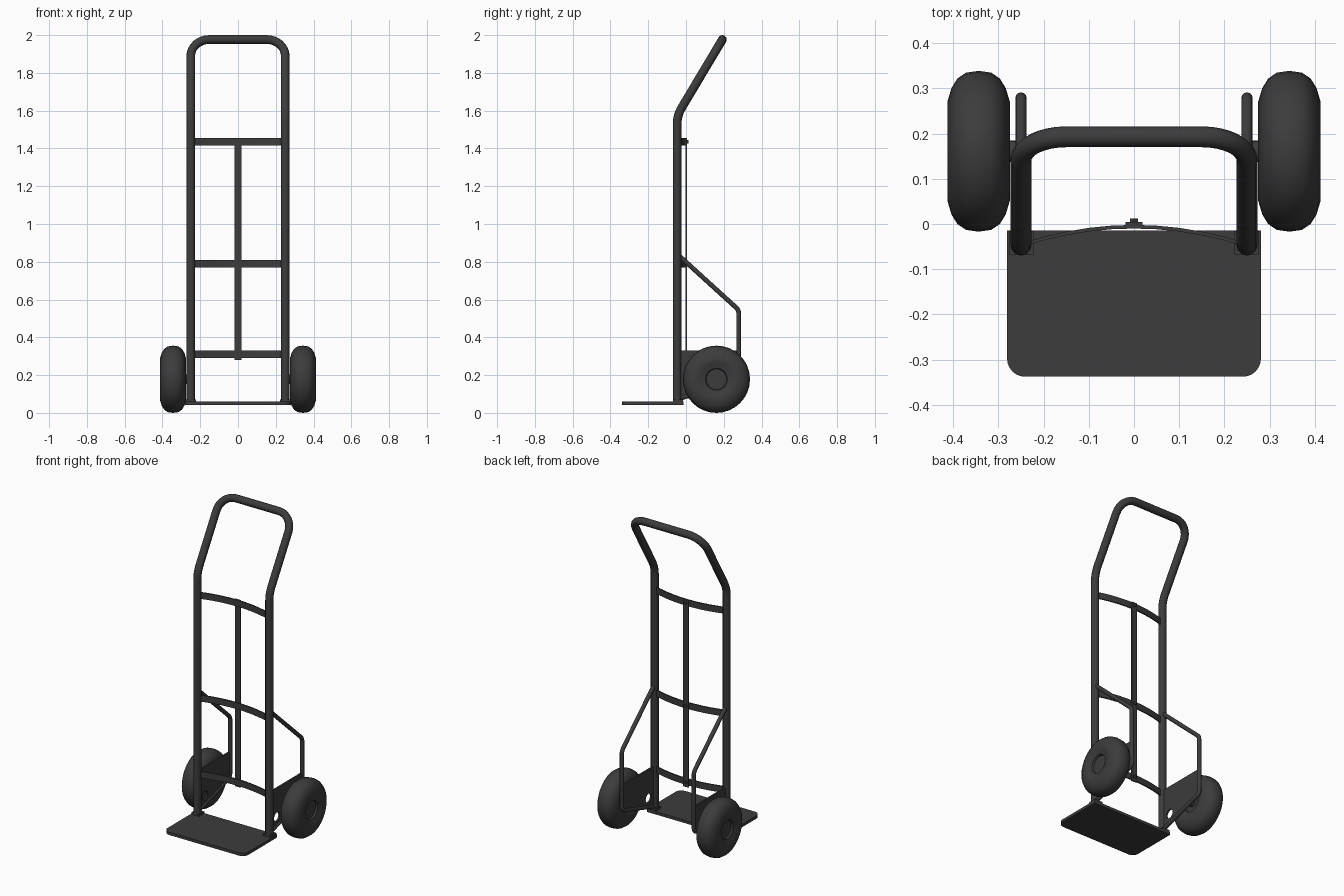
import bpy, bmesh, math
from mathutils import Vector, Matrix

if "Cube" in bpy.data.objects:
    bpy.data.objects.remove(bpy.data.objects["Cube"])

dark = bpy.data.materials.new("dark_grey")
dark.diffuse_color = (0.045, 0.045, 0.045, 1)
dark.use_nodes = True
dark.node_tree.nodes["Principled BSDF"].inputs["Base Color"].default_value = dark.diffuse_color
YZ = Matrix(((0, 0, 1, 0), (1, 0, 0, 0), (0, 1, 0, 0), (0, 0, 0, 1)))  # drawing plane -> side plane


def add(name, mesh, angle=35):
    mesh.shade_smooth()
    mesh.set_sharp_from_angle(angle=math.radians(angle))
    mesh.materials.clear()
    mesh.materials.append(dark)
    ob = bpy.data.objects.new(name, mesh)
    bpy.context.collection.objects.link(ob)
    return ob


def fillet(points, radii, steps=6):
    """Round the inner corners of an open path."""
    p = [Vector(v) for v in points]
    out = [p[0]]
    for i, r in enumerate(radii, 1):
        a, b = (p[i - 1] - p[i]).normalized(), (p[i + 1] - p[i]).normalized()
        half = a.angle(b) / 2
        centre = p[i] + (a + b).normalized() * r / math.sin(half)
        t = r / math.tan(half)
        va, vb = (p[i] + a * t - centre).normalized(), (p[i] + b * t - centre).normalized()
        out += [centre + va.slerp(vb, k / steps) * r for k in range(steps + 1)]
    return out + [p[-1]]


def curve_mesh(curve):
    ob = bpy.data.objects.new("tmp", curve)
    bpy.context.collection.objects.link(ob)
    bpy.context.view_layer.update()
    dg = bpy.context.evaluated_depsgraph_get()
    mesh = bpy.data.meshes.new_from_object(ob.evaluated_get(dg))
    bpy.data.objects.remove(ob)
    return mesh


def add_spline(curve, pts, cyclic=False):
    s = curve.splines.new('POLY')
    s.points.add(len(pts) - 1)
    for q, v in zip(s.points, pts):
        q.co = (v[0], v[1], v[2] if len(v) > 2 else 0, 1)
    s.use_cyclic_u = cyclic


def tube(name, pts, r):
    c = bpy.data.curves.new(name, 'CURVE')
    c.dimensions = '3D'
    c.bevel_depth, c.bevel_resolution, c.use_fill_caps = r, 4, True
    add_spline(c, pts)
    return add(name, curve_mesh(c), 50)


def sheet(name, loops, thick, matrix):
    """Flat sheet from outline loops; inner loops become holes."""
    c = bpy.data.curves.new(name, 'CURVE')
    c.dimensions, c.fill_mode, c.extrude = '2D', 'BOTH', thick / 2
    for loop in loops:
        add_spline(c, loop, True)
    mesh = curve_mesh(c)
    mesh.transform(matrix)
    bm = bmesh.new()
    bm.from_mesh(mesh)
    bmesh.ops.remove_doubles(bm, verts=bm.verts, dist=1e-5)
    bmesh.ops.recalc_face_normals(bm, faces=bm.faces)
    bm.to_mesh(mesh)
    return add(name, mesh)


def box(name, lo, hi):
    lo, hi = Vector(lo), Vector(hi)
    bm = bmesh.new()
    bmesh.ops.create_cube(bm, size=1, matrix=Matrix.Translation((lo + hi) / 2) @ Matrix.Diagonal((*(hi - lo), 1)))
    mesh = bpy.data.meshes.new(name)
    bm.to_mesh(mesh)
    return add(name, mesh)


def cylinder(name, loc, r, depth, axis, sides=16):
    bm = bmesh.new()
    rot = Vector((0, 0, 1)).rotation_difference(Vector(axis)).to_matrix().to_4x4()
    bmesh.ops.create_cone(bm, cap_ends=True, segments=sides, radius1=r, radius2=r,
                          depth=depth, matrix=Matrix.Translation(loc) @ rot)
    mesh = bpy.data.meshes.new(name)
    bm.to_mesh(mesh)
    return add(name, mesh)


def lathe_x(name, profile, loc, steps=32):
    bm = bmesh.new()
    vs = [bm.verts.new((x, 0, r)) for x, r in profile]
    es = [bm.edges.new(e) for e in zip(vs, vs[1:])]
    bmesh.ops.spin(bm, geom=vs + es, cent=(0, 0, 0), axis=(1, 0, 0), angle=math.tau, steps=steps)
    bmesh.ops.remove_doubles(bm, verts=bm.verts, dist=1e-5)
    bmesh.ops.recalc_face_normals(bm, faces=bm.faces)
    mesh = bpy.data.meshes.new(name)
    bm.to_mesh(mesh)
    ob = add(name, mesh)
    ob.location = loc
    return ob


# main frame: one bent tube, uprights plus tilted handle loop
TX, TY = 0.25, -0.047
tube("main_frame", fillet([(-TX, TY, 0.05), (-TX, TY, 1.575), (-TX, 0.193, 1.977),
                           (TX, 0.193, 1.977), (TX, TY, 1.575), (TX, TY, 0.05)],
                          [0.17, 0.1, 0.1, 0.17], 8), 0.023)

# toe plate with rounded front corners
outline = fillet([(-0.281, -0.014, 0), (-0.281, -0.338, 0), (0.281, -0.338, 0), (0.281, -0.014, 0)],
                 [0.04, 0.04])
sheet("toe_plate", [outline], 0.018, Matrix.Translation((0, 0, 0.05)))

# bowed cross bars with bolts
for i, z in enumerate((0.31, 0.79, 1.435)):
    n = 10
    xs = [TX * (2 * k / n - 1) for k in range(n + 1)]
    arc = [(x, -0.006 - 0.041 * (x / TX) ** 2) for x in xs]
    strip = [(x, y - 0.004) for x, y in arc] + [(x, y + 0.004) for x, y in reversed(arc)]
    sheet(f"cross_bar_{i}", [strip], 0.04, Matrix.Translation((0, 0, z)))
    cylinder(f"cross_bar_bolt_{i}", (0, 0.007, z), 0.01, 0.01, (0, 1, 0), 6)

# centre strap
box("centre_strap", (-0.019, -0.003, 0.28), (0.019, 0.004, 1.455))

# wheel section, mirrored from the outer half
half = [(0.045, 0), (0.045, 0.054), (0.056, 0.058), (0.058, 0.07), (0.066, 0.088), (0.069, 0.11),
        (0.060, 0.140), (0.047, 0.161), (0.028, 0.174), (0, 0.178)]
tyre = half + [(-x, r) for x, r in reversed(half[:-1])]

for s, side in ((-1, "left"), (1, "right")):
    x = s * TX
    # foot joining upright and toe plate
    box(f"{side}_foot", (x - 0.027, -0.068, 0.055), (x + 0.027, -0.015, 0.07))
    # rear strut
    tube(f"{side}_strut", fillet([(x, -0.04, 0.835), (x, 0.279, 0.545), (x, 0.279, 0.17), (x, -0.04, 0.075)],
                                 [0.04, 0.03]), 0.0125)
    # axle bracket with a round hole
    hole = [(0.022 + 0.028 * math.cos(a), 0.15 + 0.028 * math.sin(a))
            for a in (math.tau * k / 20 for k in range(20))]
    sheet(f"{side}_axle_bracket", [[(-0.047, 0.075), (0.279, 0.172), (0.279, 0.33), (-0.047, 0.33)], hole],
          0.01, Matrix.Translation((x, 0, 0)) @ YZ)
    # wheel and stub axle
    lathe_x(f"{side}_wheel", tyre, (s * 0.344, 0.161, 0.178))
    cylinder(f"{side}_axle", (s * 0.285, 0.161, 0.178), 0.024, 0.08, (1, 0, 0))
